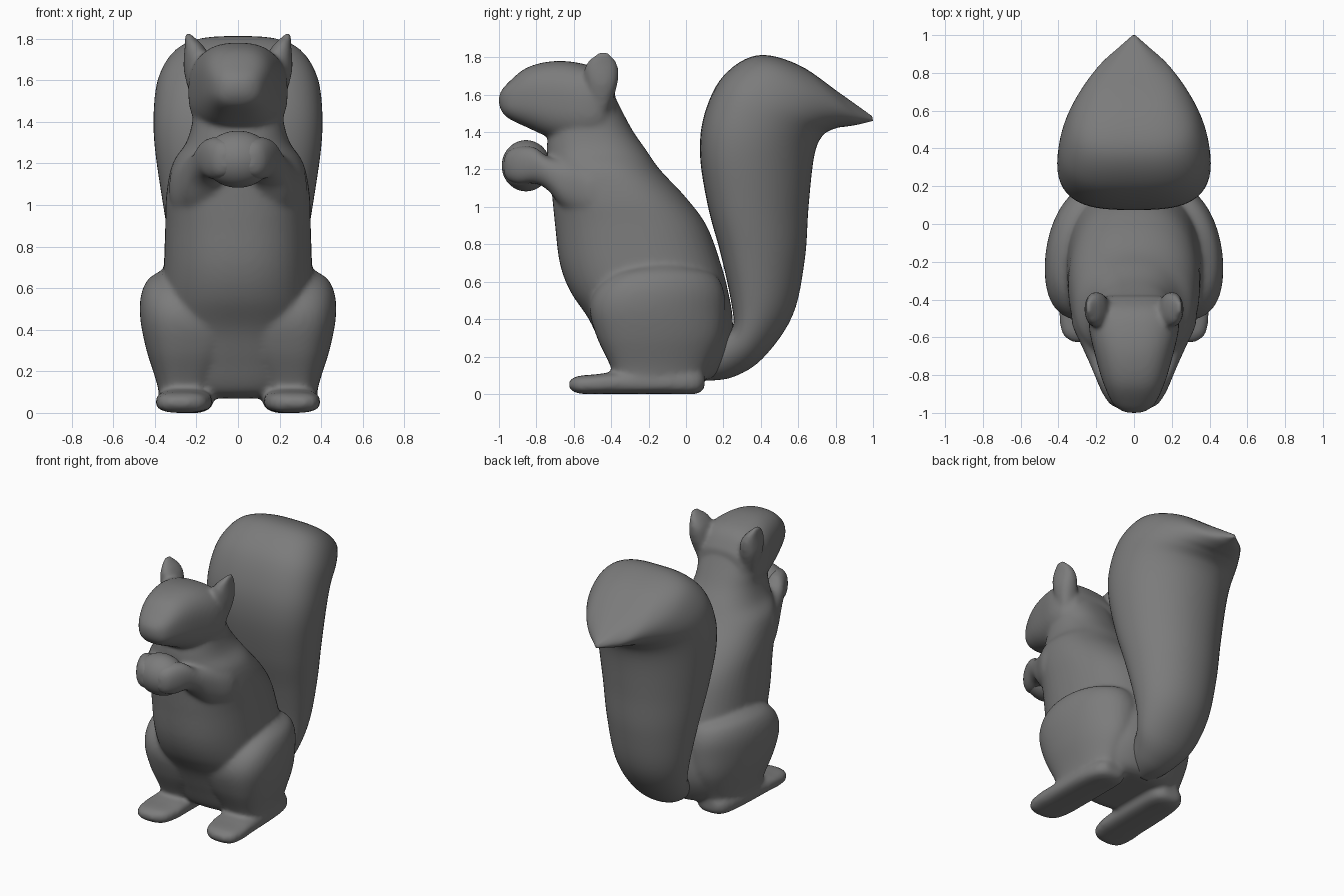
import bpy, bmesh, math
from mathutils import Vector

cube = bpy.data.objects.get("Cube")
if cube:
    bpy.data.objects.remove(cube, do_unlink=True)

# Plain dark grey finish
SHADE = (0.2, 0.2, 0.2, 1)
grey = bpy.data.materials.new("dark_grey")
grey.use_nodes = True
grey.diffuse_color = SHADE
grey.roughness = 0.9
shader = grey.node_tree.nodes["Principled BSDF"]
shader.inputs["Base Color"].default_value = SHADE
shader.inputs["Roughness"].default_value = 0.9


def spline(a, b, c, d, t):
    """Catmull-Rom blend of four station vectors."""
    return [0.5 * (2 * q + (r - p) * t + (2 * p - 5 * q + 4 * r - s) * t * t
                   + (3 * q - p - 3 * r + s) * t ** 3)
            for p, q, r, s in zip(a, b, c, d)]


def loft(bm, stations, side=1, power=2.3, skew=1, steps=6, sides=48):
    """Skin rounded sections; station = y0, z0, y1, z1, half width, centre x.
    A skew above 1 moves the widest point towards the first end."""
    n = len(stations)
    rows = []
    for i in range(n - 1):
        near = [stations[max(0, min(n - 1, i + k))] for k in (-1, 0, 1, 2)]
        rows += [spline(*near, s / steps) for s in range(steps)]
    rows.append(stations[-1])
    rings = []
    for y0, z0, y1, z1, w, cx in rows:
        ring = []
        for k in range(sides):
            a = math.tau * k / sides
            c, s = math.cos(a), math.sin(a)
            u = math.copysign(abs(c) ** (2 / power), c)
            v = 0.5 + 0.5 * math.copysign(abs(s) ** (2 / power), s)
            v = max(v, 0) ** skew
            x = side * (cx + max(w, 0.004) * u)
            ring.append(bm.verts.new((x, y0 + (y1 - y0) * v, z0 + (z1 - z0) * v)))
        rings.append(ring)
    for lo, hi in zip(rings, rings[1:]):
        for k in range(sides):
            j = (k + 1) % sides
            bm.faces.new((lo[k], lo[j], hi[j], hi[k]))
    bm.faces.new(rings[0][::-1])
    bm.faces.new(rings[-1])


def upright(rows):
    """Horizontal sections: z, front y, back y, half width, centre x."""
    return [(a, z, b, z, w, cx) for z, a, b, w, cx in rows]


def lengthwise(rows):
    """Vertical sections: y, bottom z, top z, half width, centre x."""
    return [(y, a, y, b, w, cx) for y, a, b, w, cx in rows]


def finish(bm, name):
    bmesh.ops.recalc_face_normals(bm, faces=bm.faces)
    mesh = bpy.data.meshes.new(name)
    bm.to_mesh(mesh)
    bm.free()
    mesh.shade_smooth()
    mesh.materials.append(grey)
    obj = bpy.data.objects.new(name, mesh)
    bpy.context.collection.objects.link(obj)
    return obj


torso = upright([
    (.07, -.30, .10, .26, 0), (.11, -.38, .17, .32, 0), (.25, -.45, .24, .37, 0),
    (.40, -.52, .25, .38, 0), (.55, -.62, .225, .365, 0), (.70, -.675, .185, .357, 0),
    (.90, -.70, .11, .35, 0), (1.05, -.715, 0, .345, 0), (1.20, -.73, -.14, .315, 0),
    (1.30, -.745, -.21, .25, 0), (1.40, -.73, -.28, .22, 0), (1.50, -.68, -.335, .215, 0),
    (1.60, -.6, -.385, .2, 0)])

head = lengthwise([
    (-1.0, 1.54, 1.60, .04, 0), (-.96, 1.48, 1.655, .105, 0), (-.85, 1.425, 1.745, .16, 0),
    (-.70, 1.36, 1.78, .205, 0), (-.55, 1.33, 1.765, .238, 0), (-.45, 1.35, 1.72, .225, 0),
    (-.38, 1.42, 1.62, .16, 0)])

haunch = upright([
    (.03, -.38, .07, .12, .25), (.14, -.40, .11, .14, .25), (.30, -.475, .19, .215, .225),
    (.45, -.515, .21, .265, .205), (.56, -.485, .20, .26, .208), (.64, -.40, .15, .225, .21),
    (.685, -.26, .02, .13, .24)])

foot = lengthwise([
    (-.625, .03, .07, .05, .28), (-.58, .003, .095, .11, .27), (-.48, 0, .105, .134, .262),
    (-.38, 0, .115, .134, .257), (-.1, 0, .12, .13, .25), (.05, 0, .12, .11, .24),
    (.10, .03, .10, .06, .24)])

arm = lengthwise([
    (-.40, .95, 1.18, .10, .22), (-.52, .92, 1.25, .13, .20), (-.65, .99, 1.25, .10, .175),
    (-.74, 1.09, 1.27, .09, .145), (-.81, 1.125, 1.32, .085, .12),
    (-.89, 1.12, 1.325, .075, .095), (-.95, 1.14, 1.30, .06, .07), (-.975, 1.18, 1.26, .03, .06)])

ear = upright([
    (1.52, -.50, -.41, .06, .17), (1.64, -.53, -.37, .066, .194), (1.72, -.545, -.36, .06, .2),
    (1.77, -.53, -.37, .042, .213), (1.805, -.495, -.395, .024, .232), (1.832, -.46, -.42, .01, .247)])

# Body: torso, head and paired limbs fused into one soft skin
bm = bmesh.new()
loft(bm, torso)
loft(bm, head, power=2.6)
for side in (1, -1):
    loft(bm, haunch, side, power=2.1, skew=1.4)
    loft(bm, foot, side, power=2.8)
    loft(bm, arm, side)
    loft(bm, ear, side, power=2.3)
body = finish(bm, "body")
blend = body.modifiers.new("Blend", 'REMESH')
blend.mode = 'VOXEL'
blend.voxel_size = 0.013
blend.use_smooth_shade = True
body.modifiers.new("Soften", 'SMOOTH').iterations = 12

# Bushy tail, fuller in front, sweeping up and back to a point
bm = bmesh.new()
loft(bm, [
    (.05, .22, .10, .07, .12, 0), (.18, .30, .25, .09, .17, 0), (.25, .36, .41, .19, .22, 0),
    (.24, .5, .57, .42, .265, 0), (.185, .75, .635, .72, .315, 0), (.118, 1.0, .655, 1.0, .36, 0),
    (.075, 1.28, .685, 1.27, .40, 0), (.10, 1.5, .73, 1.38, .405, 0),
    (.20, 1.7, .80, 1.42, .385, 0), (.38, 1.81, .86, 1.43, .325, 0),
    (.6, 1.76, .92, 1.44, .23, 0), (.82, 1.61, .96, 1.45, .115, 0),
    (.995, 1.485, 1.0, 1.46, .01, 0)], power=2.1, skew=1.4, sides=64)
finish(bm, "tail")

# Nut held between the paws
bm = bmesh.new()
bmesh.ops.create_uvsphere(bm, u_segments=40, v_segments=24, radius=1)
for v in bm.verts:
    v.co = Vector((v.co.x * .165, v.co.y * .13 - .855, v.co.z * .137 + 1.22))
finish(bm, "nut")
